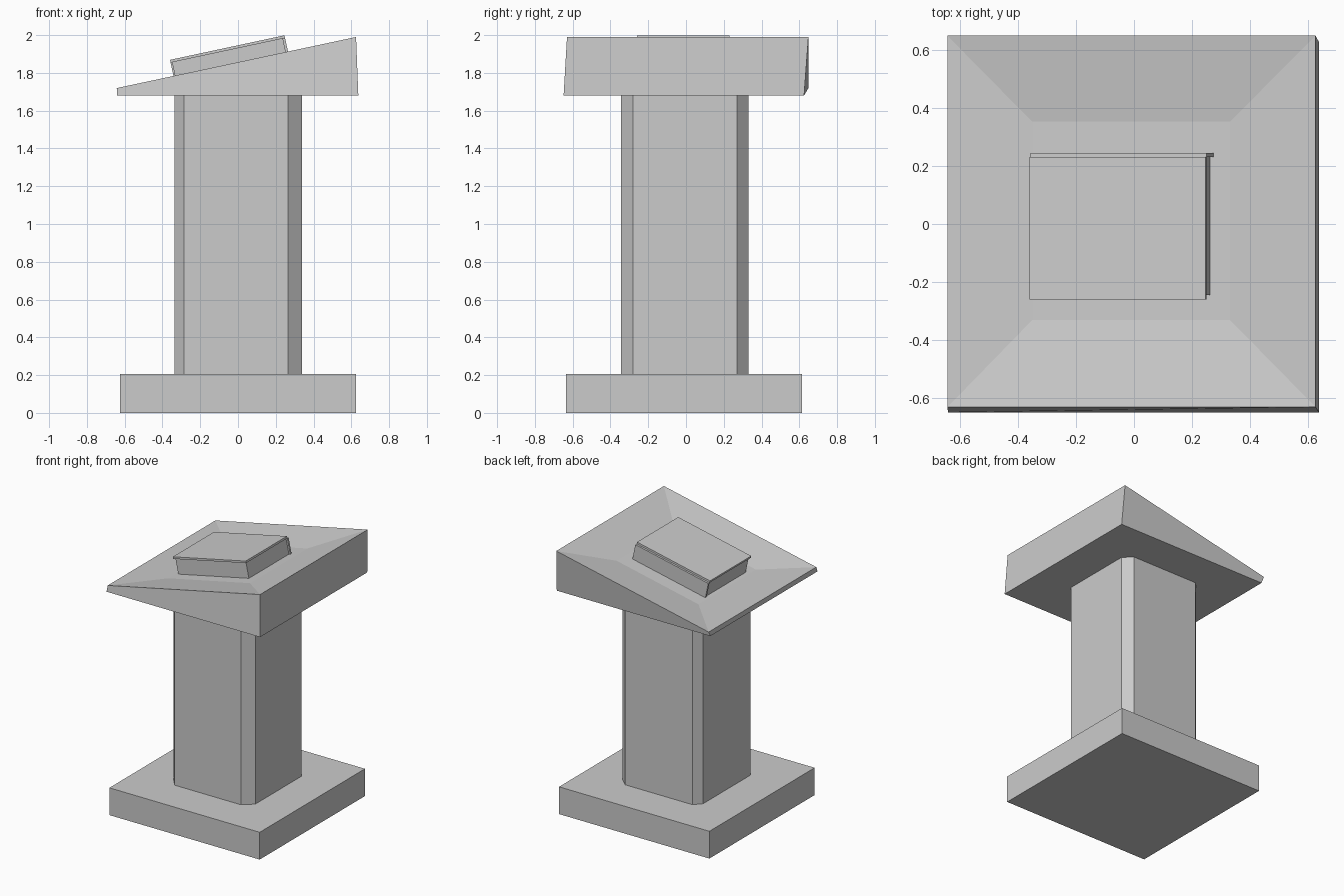
import bpy
import bmesh
import math
from mathutils import Matrix, Vector

cube = bpy.data.objects.get("Cube")
if cube:
    bpy.data.objects.remove(cube, do_unlink=True)

stone = bpy.data.materials.new("light grey stone")
stone.use_nodes = True
stone.diffuse_color = (0.6, 0.6, 0.6, 1)
stone.node_tree.nodes["Principled BSDF"].inputs["Base Color"].default_value = (0.6, 0.6, 0.6, 1)


def add_object(name, bm):
    bmesh.ops.recalc_face_normals(bm, faces=bm.faces)
    mesh = bpy.data.meshes.new(name)
    bm.to_mesh(mesh)
    bm.free()
    mesh.materials.append(stone)
    obj = bpy.data.objects.new(name, mesh)
    bpy.context.collection.objects.link(obj)
    return obj


def box(name, low, high, matrix=Matrix()):
    low, high = Vector(low), Vector(high)
    bm = bmesh.new()
    bmesh.ops.create_cube(bm, size=1)
    size = Matrix.Diagonal((high - low).to_4d())
    bm.transform(matrix @ Matrix.Translation((low + high) / 2) @ size)
    return add_object(name, bm)


def ring(bm, x0, x1, y0, y1, height):
    corners = [(x0, y0), (x1, y0), (x1, y1), (x0, y1)]
    return [bm.verts.new((x, y, height(x))) for x, y in corners]


def bridge(bm, a, b):
    for i in range(len(a)):
        j = (i + 1) % len(a)
        bm.faces.new((a[i], a[j], b[j], b[i]))


# Square foot
box("base", (-0.625, -0.635, 0), (0.625, 0.615, 0.205))

# Column with cut corners
outline = [(-0.285, -0.345), (0.265, -0.345), (0.34, -0.28), (0.34, 0.27),
           (0.275, 0.33), (-0.285, 0.33), (-0.335, 0.275), (-0.335, -0.285)]
bm = bmesh.new()
bottom = [bm.verts.new((x, y, 0.2)) for x, y in outline]
top = [bm.verts.new((x, y, 1.685)) for x, y in outline]
bridge(bm, bottom, top)
bm.faces.new(bottom[::-1])
bm.faces.new(top)
add_object("column", bm)


# Sloping desk top with a shallow dished surface
def slope(x):
    return 1.72 + (x + 0.64) * 0.2134


bm = bmesh.new()
under = ring(bm, -0.64, 0.637, -0.648, 0.625, lambda x: 1.68)
rim = ring(bm, -0.642, 0.625, -0.63, 0.648, slope)
dish = ring(bm, -0.35, 0.33, -0.33, 0.352, lambda x: slope(x) - 0.045)
bridge(bm, under, rim)
bridge(bm, rim, dish)
bm.faces.new(under[::-1])
bm.faces.new(dish)
add_object("desk_top", bm)

# Book lying on the slope, in its own tilted frame
tilt = Matrix.Translation((-0.36, 0, 1.869)) @ Matrix.Rotation(math.radians(-12.1), 4, "Y")
box("book_cover", (0, -0.26, -0.015), (0.62, 0.23, 0), tilt)
box("book_pages", (0.008, -0.245, -0.135), (0.608, 0.23, -0.015), tilt)
box("book_spine", (0, 0.23, -0.135), (0.62, 0.245, -0.015), tilt)
